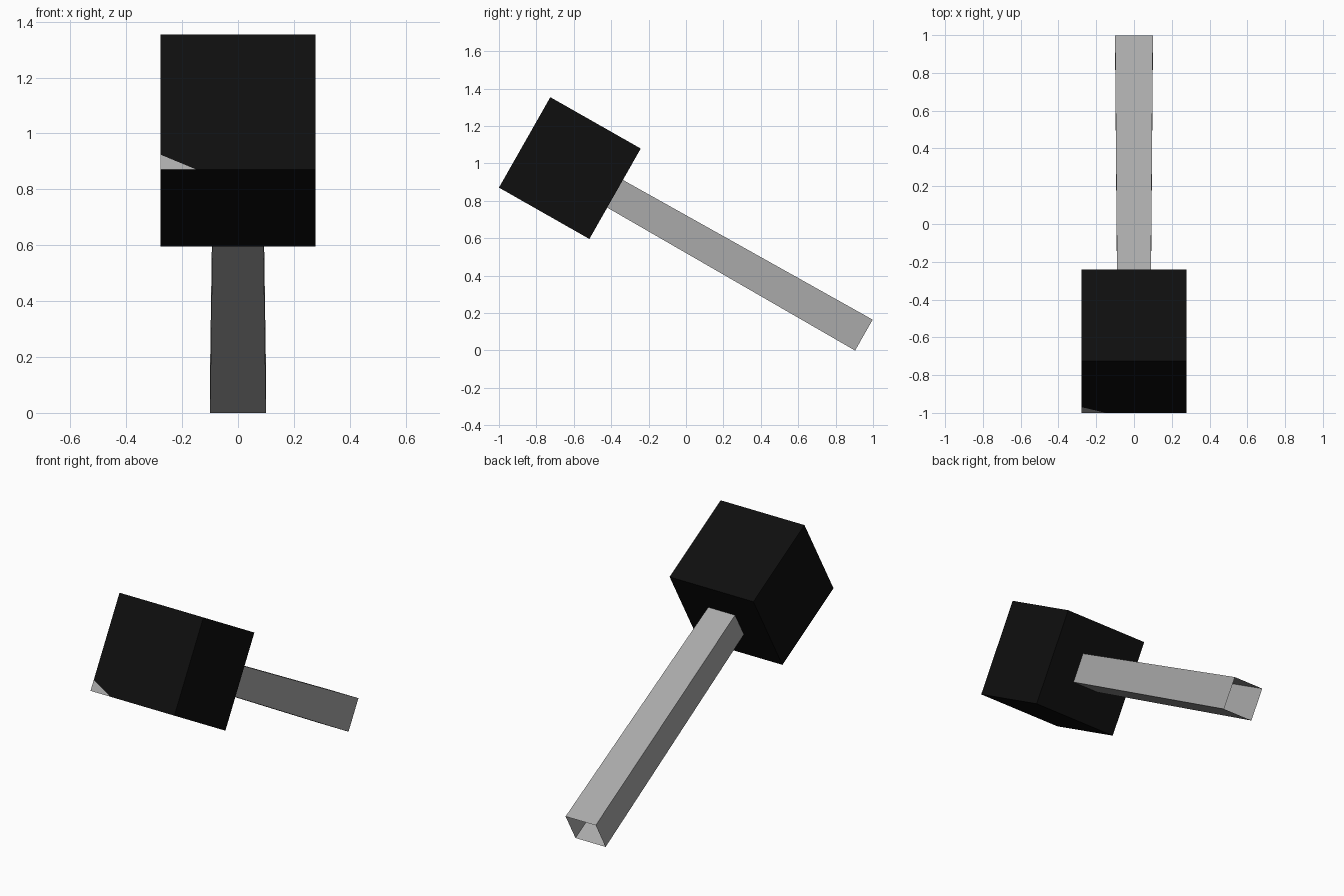
import bpy, bmesh, math
from mathutils import Matrix, Vector

if "Cube" in bpy.data.objects:
    bpy.data.objects.remove(bpy.data.objects["Cube"])

TILT = math.radians(-29.6)
CENTRE = Vector((0, -0.621, 0.975))
FRAME = Matrix.Translation(CENTRE) @ Matrix.Rotation(TILT, 4, 'X')
H = 0.278          # half side of the head
LENGTH = 1.808     # head centre to handle end


def material(name, value):
    m = bpy.data.materials.new(name)
    m.diffuse_color = (value, value, value, 1)
    m.use_nodes = True
    m.node_tree.nodes["Principled BSDF"].inputs["Base Color"].default_value = m.diffuse_color
    return m


black = material("black", 0.0045)
grey = material("light grey", 0.40)


def make_object(name, bm, mats):
    bm.transform(FRAME)
    mesh = bpy.data.meshes.new(name)
    bm.to_mesh(mesh)
    bm.free()
    for m in mats:
        mesh.materials.append(m)
    ob = bpy.data.objects.new(name, mesh)
    bpy.context.collection.objects.link(ob)
    return ob


# Head: cube with one light chipped corner on its outer face
bm = bmesh.new()
bmesh.ops.create_cube(bm, size=2 * H)
bm.normal_update()
outer = min(bm.faces, key=lambda f: f.calc_center_median().y)
cut_w, cut_h = 0.13, 0.062
bmesh.ops.bisect_plane(bm, geom=[outer] + list(outer.edges) + list(outer.verts),
                       plane_co=(-H + cut_w, -H, -H), plane_no=(cut_h, 0, cut_w))
for f in bm.faces:
    c = f.calc_center_median()
    if abs(c.y + H) < 1e-4 and c.x < -H + cut_w and c.z < -H + cut_h:
        f.material_index = 1
make_object("head", bm, [black, grey])

# Handle: open square tube, slightly wider towards the free end
bm = bmesh.new()
rings = []
for y, w, h in ((H - 0.003, 0.089, 0.085), (LENGTH, 0.1, 0.095)):
    rings.append([bm.verts.new((sx * w, y, sz * h))
                  for sx, sz in ((-1, -1), (1, -1), (1, 1), (-1, 1))])
for i in range(4):
    j = (i + 1) % 4
    bm.faces.new((rings[0][i], rings[0][j], rings[1][j], rings[1][i]))
bmesh.ops.recalc_face_normals(bm, faces=bm.faces)
make_object("handle", bm, [grey])
